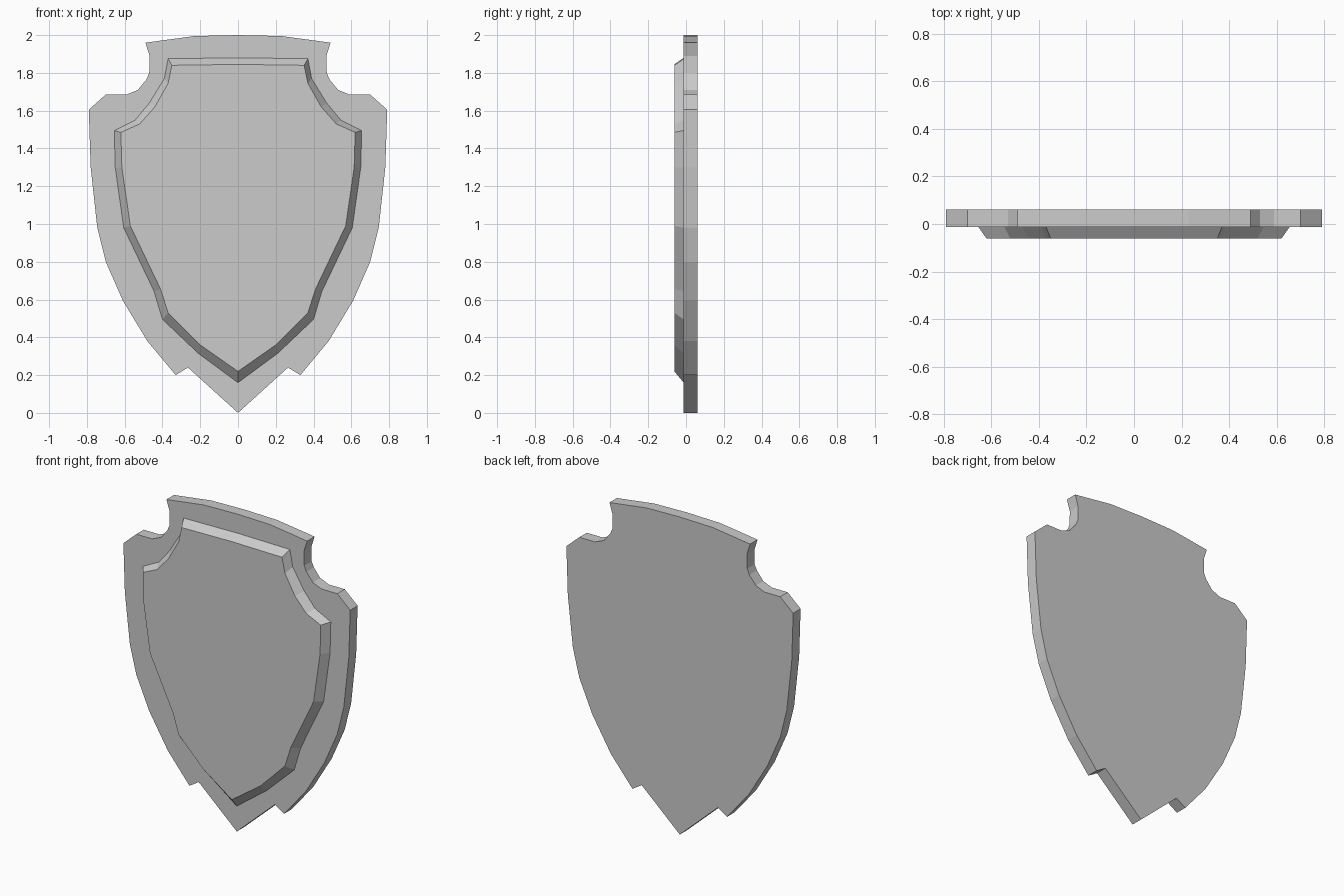
import bpy
import bmesh

cube = bpy.data.objects.get("Cube")
if cube:
    bpy.data.objects.remove(cube, do_unlink=True)

grey = bpy.data.materials.new("light_grey")
grey.use_nodes = True
grey.diffuse_color = (0.6, 0.6, 0.6, 1)
grey.node_tree.nodes["Principled BSDF"].inputs["Base Color"].default_value = grey.diffuse_color

BACK, STEP, FRONT = 0.062, -0.012, -0.062


def mirrored(half):
    """Close a half outline, running from top centre to bottom tip, across x = 0."""
    return half + [(-x, z) for x, z in reversed(half[1:-1])]


def slab(name, back_half, front_half, y_back, y_front, back_cap=True):
    """Join two matching outlines into a flat-sided slab."""
    bm = bmesh.new()
    back = [bm.verts.new((x, y_back, z)) for x, z in mirrored(back_half)]
    front = [bm.verts.new((x, y_front, z)) for x, z in mirrored(front_half)]
    bm.faces.new(front)
    if back_cap:
        bm.faces.new(back[::-1])
    n = len(back)
    for i in range(n):
        j = (i + 1) % n
        bm.faces.new((front[j], front[i], back[i], back[j]))
    # outlines run clockwise seen from the front, so turn the faces outwards
    bm.normal_update()
    if bm.faces[:][0].normal.y > 0:
        bmesh.ops.reverse_faces(bm, faces=bm.faces[:])
    mesh = bpy.data.meshes.new(name)
    bm.to_mesh(mesh)
    bm.free()
    mesh.materials.append(grey)
    obj = bpy.data.objects.new(name, mesh)
    bpy.context.collection.objects.link(obj)
    return obj


# Backing plate: notched shoulders and a barbed lower tip
plate = [(0, 2.0), (0.23, 1.995), (0.49, 1.96), (0.468, 1.89), (0.47, 1.80),
         (0.485, 1.765), (0.53, 1.71), (0.59, 1.685), (0.70, 1.685),
         (0.79, 1.605), (0.78, 1.30), (0.745, 0.98), (0.70, 0.80),
         (0.61, 0.595), (0.48, 0.38), (0.33, 0.20), (0.265, 0.24), (0, 0)]
slab("backing_plate", plate, plate, BACK, STEP)

# Raised panel with a sloped rim
panel_base = [(0, 1.88), (0.37, 1.875), (0.39, 1.77), (0.47, 1.64),
              (0.545, 1.55), (0.655, 1.495), (0.65, 1.30), (0.605, 0.98),
              (0.44, 0.645), (0.40, 0.495), (0.21, 0.315), (0, 0.16)]
panel_face = [(0, 1.845), (0.35, 1.84), (0.37, 1.745), (0.44, 1.62),
              (0.52, 1.53), (0.62, 1.485), (0.615, 1.30), (0.57, 0.99),
              (0.41, 0.655), (0.37, 0.53), (0.20, 0.36), (0, 0.22)]
panel_base[8:10] = [(0.445, 0.645), (0.40, 0.495)]
slab("raised_panel", panel_base, panel_face, STEP, FRONT, back_cap=False)
